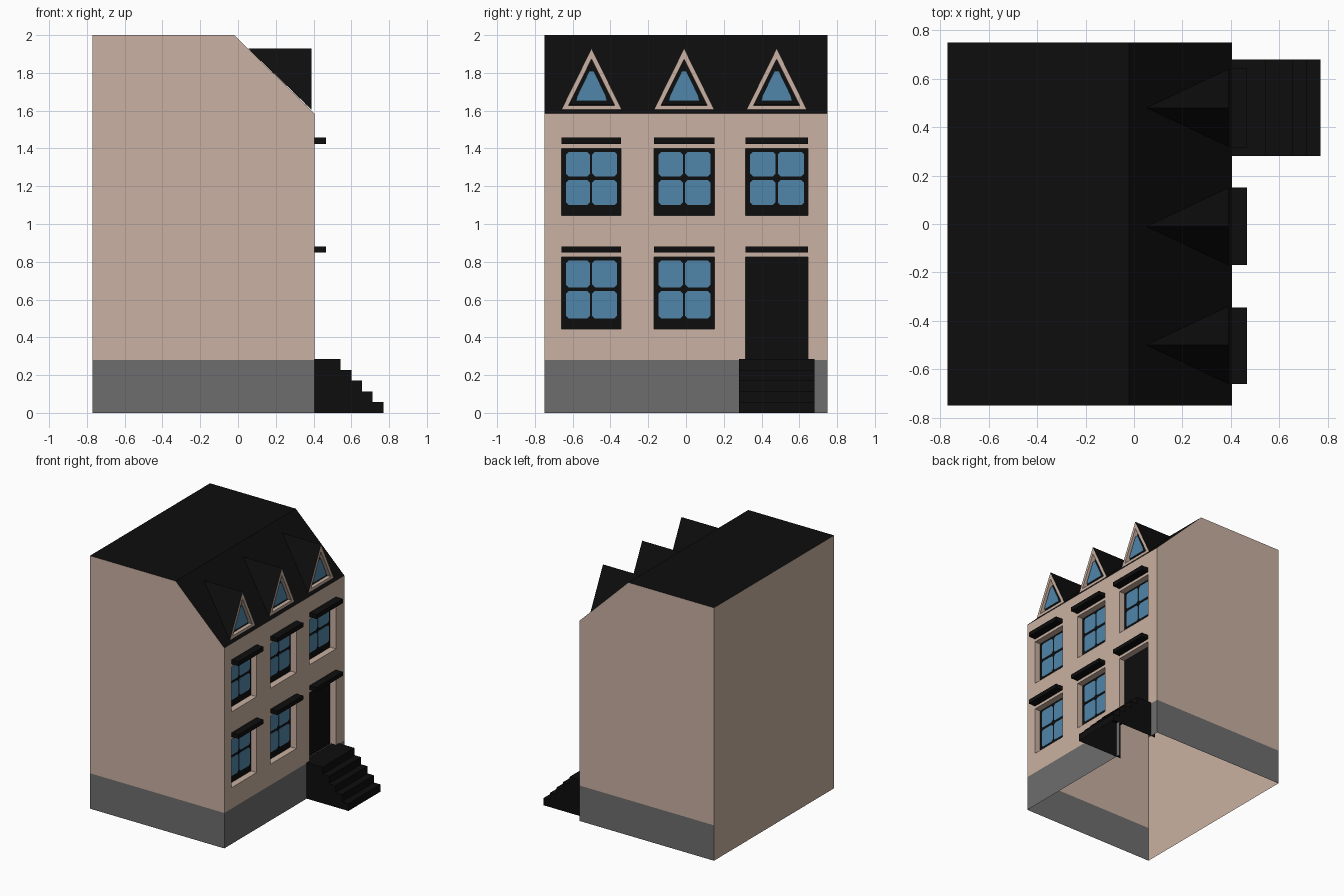
import bpy, bmesh

if "Cube" in bpy.data.objects:
    bpy.data.objects.remove(bpy.data.objects["Cube"])


def material(name, rgb):
    m = bpy.data.materials.new(name)
    m.diffuse_color = (*rgb, 1)
    m.use_nodes = True
    m.node_tree.nodes["Principled BSDF"].inputs["Base Color"].default_value = m.diffuse_color
    return m


BEIGE, GREY, BLACK, BLUE = range(4)
MATS = [material("beige_plaster", (0.585, 0.44, 0.36)),
        material("grey_plinth", (0.155, 0.155, 0.155)),
        material("black_trim", (0.004, 0.004, 0.004)),
        material("blue_glass", (0.082, 0.24, 0.40))]


def build(name, faces):
    """faces: list of (points, colour); points are shared where they coincide."""
    me = bpy.data.meshes.new(name)
    for m in MATS:
        me.materials.append(m)
    bm = bmesh.new()
    for pts, colour in faces:
        f = bm.faces.new([bm.verts.new(p) for p in pts])
        f.material_index = colour
    bmesh.ops.remove_doubles(bm, verts=bm.verts, dist=1e-5)
    bmesh.ops.recalc_face_normals(bm, faces=bm.faces)
    bm.to_mesh(me)
    bm.free()
    ob = bpy.data.objects.new(name, me)
    bpy.context.collection.objects.link(ob)
    return ob


def quad_x(x, y0, y1, z0, z1):
    return [(x, y0, z0), (x, y1, z0), (x, y1, z1), (x, y0, z1)]


def prism_x(pts, x0, x1, colour):
    """Closed prism with a cross-section in y, z."""
    n = len(pts)
    faces = [([(x, *p) for p in pts], colour) for x in (x0, x1)]
    for i in range(n):
        a, b = pts[i], pts[(i + 1) % n]
        faces.append(([(x0, *a), (x0, *b), (x1, *b), (x1, *a)], colour))
    return faces


def rect(y0, y1, z0, z1):
    return [(y0, z0), (y1, z0), (y1, z1), (y0, z1)]


XB, XF, W, BASE = -0.77, 0.405, 0.75, 0.28
EAVE, TOP, XR, GLASS = 1.585, 2.0, -0.02, 0.355
COLS = [(-0.66, -0.345), (-0.17, 0.15), (0.315, 0.645)]
LOW, HIGH = (0.445, 0.825), (1.045, 1.40)
windows = [(c, HIGH) for c in COLS] + [(c, LOW) for c in COLS[:2]]
door = COLS[2]

# House shell: gables, back wall and roof, open underneath
shell = []
for y in (-W, W):
    shell.append(([(XB, y, 0), (XF, y, 0), (XF, y, BASE), (XB, y, BASE)], GREY))
    shell.append(([(XB, y, BASE), (XF, y, BASE), (XF, y, EAVE), (XR, y, TOP), (XB, y, TOP)], BEIGE))
shell.append((quad_x(XB, -W, W, 0, TOP), BEIGE))
shell.append(([(XB, -W, TOP), (XR, -W, TOP), (XR, W, TOP), (XB, W, TOP)], BLACK))
shell.append(([(XR, -W, TOP), (XF, -W, EAVE), (XF, W, EAVE), (XR, W, TOP)], BLACK))

# Facade grid, leaving out the window and door cells
ys = [-W] + [v for c in COLS for v in c] + [W]
zs = [0, BASE, *LOW, *HIGH, EAVE]
holes = windows + [(door, (0, LOW[1]))]
for y0, y1 in zip(ys, ys[1:]):
    for z0, z1 in zip(zs, zs[1:]):
        if not any(c[0] <= y0 and y1 <= c[1] and r[0] <= z0 and z1 <= r[1] for c, r in holes):
            shell.append((quad_x(XF, y0, y1, z0, z1), GREY if z1 <= BASE else BEIGE))

# Reveals of the openings
for (y0, y1), (z0, z1) in windows + [(door, (BASE, LOW[1]))]:
    p = rect(y0, y1, z0, z1)
    for i in range(4):
        a, b = p[i], p[(i + 1) % 4]
        shell.append(([(XF, *a), (XF, *b), (GLASS, *b), (GLASS, *a)], BEIGE))
build("house_shell", shell)

# Windows: black backing with four chamfered panes
for k, ((y0, y1), (z0, z1)) in enumerate(windows):
    build(f"window_frame_{k}", [(quad_x(GLASS, y0, y1, z0, z1), BLACK)])
    ym, zm = (y0 + y1) / 2, (z0 + 0.055 + z1 - 0.015) / 2
    panes, c = [], 0.014
    for a, b in ((y0 + 0.025, ym - 0.006), (ym + 0.006, y1 - 0.02)):
        for d, e in ((z0 + 0.055, zm - 0.010), (zm + 0.010, z1 - 0.018)):
            octagon = [(a + c, d), (b - c, d), (b, d + c), (b, e - c),
                       (b - c, e), (a + c, e), (a, e - c), (a, d + c)]
            panes += prism_x(octagon, GLASS + 0.001, GLASS + 0.005, BLUE)
    build(f"window_panes_{k}", panes)

# Door panel
build("door", [(quad_x(GLASS, *door, BASE, LOW[1]), BLACK)])

# Lintels over every opening
for z0, z1 in ((0.848, 0.88), (1.423, 1.457)):
    for k, (y0, y1) in enumerate(COLS):
        build(f"lintel_{k}", prism_x(rect(y0, y1, z0, z1), XF - 0.002, 0.466, BLACK))

# Steps: five treads, open below and behind
X0, S0, S1 = 0.365, 0.28, 0.68
edges = [0.543, 0.60, 0.657, 0.713, 0.77]
line, z = [(X0, 0.285)], 0.285
for x in edges:
    line += [(x, z), (x, z - 0.057)]
    z -= 0.057
line[-1] = (edges[-1], 0)
steps = [([(x, S0, h), (x, S1, h), (u, S1, v), (u, S0, v)], BLACK)
         for (x, h), (u, v) in zip(line, line[1:])]
for y in (S0, S1):
    steps.append(([(x, y, h) for x, h in line] + [(X0, y, 0)], BLACK))
build("front_steps", steps)

# Dormers: triangular, framed, with a recessed pane
DX, DEEP = 0.39, 0.355
for k, yc in enumerate((-0.5, -0.01, 0.48)):
    outer = [(yc - 0.16, 1.605), (yc + 0.16, 1.605), (yc, 1.93)]
    inner = [(yc - 0.122, 1.628), (yc + 0.122, 1.628), (yc, 1.873)]
    ridge = (0.052, yc, 1.93)
    faces = [([(DX, *outer[i]), (DX, *outer[2]), ridge], BLACK) for i in (0, 1)]
    for i in range(3):
        j = (i + 1) % 3
        faces.append(([(DX, *outer[i]), (DX, *outer[j]), (DX, *inner[j]), (DX, *inner[i])], BEIGE))
        faces.append(([(DX, *inner[i]), (DX, *inner[j]), (DEEP, *inner[j]), (DEEP, *inner[i])], BEIGE))
    faces.append(([(DEEP, *p) for p in inner], BLACK))
    build(f"dormer_{k}", faces)
    pane = [(yc - 0.082, 1.652), (yc + 0.082, 1.652), (yc + 0.075, 1.68),
            (yc + 0.012, 1.81), (yc - 0.012, 1.81), (yc - 0.075, 1.68)]
    build(f"dormer_pane_{k}", prism_x(pane, DEEP + 0.02, DEEP + 0.025, BLUE))
